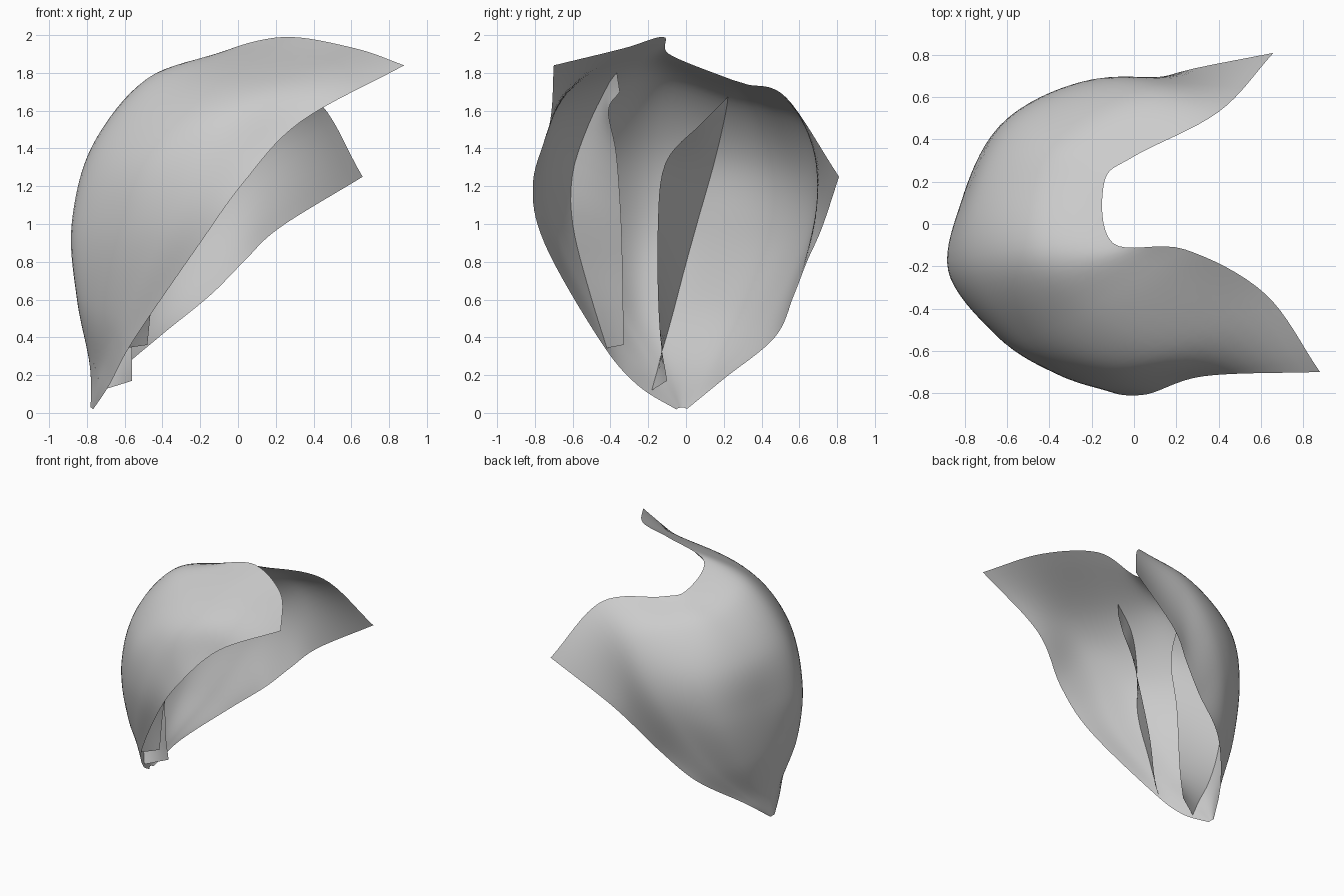
import bpy
from mathutils import Vector
from mathutils.bvhtree import BVHTree


def spline(points, steps):
    """Catmull-Rom curve through the points."""
    p = [Vector(q) for q in points]
    p = [p[0] * 2 - p[1]] + p + [p[-1] * 2 - p[-2]]
    out = []
    for i in range(1, len(p) - 2):
        a, b, c, d = p[i - 1:i + 3]
        for k in range(steps):
            t = k / steps
            out.append(0.5 * (2 * b + (c - a) * t + (2 * a - 5 * b + 4 * c - d) * t * t
                              + (3 * b - a - 3 * c + d) * t ** 3))
    return out + [p[-2]]


def sheet(name, rows):
    """Smooth open surface from a grid of points."""
    n = len(rows[0])
    verts = [v for r in rows for v in r]
    faces = [(i * n + j, i * n + j + 1, (i + 1) * n + j + 1, (i + 1) * n + j)
             for i in range(len(rows) - 1) for j in range(n - 1)]
    me = bpy.data.meshes.new(name)
    me.from_pydata(verts, [], faces)
    me.validate()
    me.shade_smooth()
    ob = bpy.data.objects.new(name, me)
    bpy.context.collection.objects.link(ob)
    return ob, BVHTree.FromPolygons(verts, faces)


# Cupped shell: ribs fan from the bottom tip up to the notched top rim
bottom = (-.78, -.02, 0)
ribs = [
    [(-.68, -.26, .15), (-.55, -.46, .39), (-.2, -.75, .9), (.03, -.81, 1.22), (.33, -.72, 1.54), (.88, -.7, 1.84)],
    [(-.72, -.21, .2), (-.62, -.45, .5), (-.4, -.69, .98), (-.22, -.72, 1.4), (.08, -.63, 1.68), (.62, -.33, 1.93)],
    [(-.75, -.15, .22), (-.75, -.35, .55), (-.65, -.53, 1.0), (-.52, -.55, 1.4), (-.25, -.42, 1.74), (.24, -.12, 1.99)],
    [(-.78, -.08, .24), (-.85, -.2, .6), (-.875, -.22, 1.0), (-.76, -.2, 1.42), (-.48, -.15, 1.77), (-.1, -.09, 1.9)],
    [(-.78, .0, .24), (-.82, .07, .6), (-.8, .14, 1.0), (-.72, .19, 1.36), (-.47, .21, 1.65), (-.14, .2, 1.78)],
    [(-.75, .09, .22), (-.72, .29, .55), (-.64, .46, .95), (-.52, .51, 1.3), (-.3, .43, 1.6), (0, .32, 1.74)],
    [(-.71, .15, .19), (-.55, .42, .5), (-.35, .62, .9), (-.15, .69, 1.2), (.08, .65, 1.48), (.4, .53, 1.67)],
    [(-.67, .2, .18), (-.42, .47, .4), (-.15, .57, .62), (.03, .64, .8), (.22, .72, .98), (.66, .81, 1.25)],
]
along = [spline([bottom] + r, 8) for r in ribs]
rows = [spline(column, 8) for column in zip(*along)]
shell, tree = sheet("cupped_shell", rows[1:])


# Inner flaps: root line snapped onto the shell, free edge inside the cup
def flap(name, root, free):
    r = [tree.find_nearest(p)[0] for p in spline(root, 6)]
    f = spline(free, 6)
    return sheet(name, [[a.lerp(b, k / 4) for k in range(5)] for a, b in zip(r, f)])


flap("front_inner_flap",
     [(-.15, -.36, 1.79), (-.35, -.45, 1.68), (-.47, -.53, 1.48), (-.54, -.6, 1.12),
      (-.6, -.56, .75), (-.6, -.43, .34)],
     [(-.14, -.35, 1.7), (-.24, -.41, 1.6), (-.3, -.37, 1.38), (-.37, -.345, 1.05),
      (-.44, -.335, .72), (-.48, -.33, .36)])
flap("middle_inner_flap",
     [(-.42, .22, 1.67), (-.68, .17, 1.42), (-.8, .1, 1.15), (-.84, .0, .8),
      (-.8, -.1, .42), (-.72, -.18, .12)],
     [(-.42, .21, 1.66), (-.38, .08, 1.53), (-.45, -.11, 1.32), (-.54, -.15, .95),
      (-.56, -.14, .45), (-.56, -.1, .17)])
